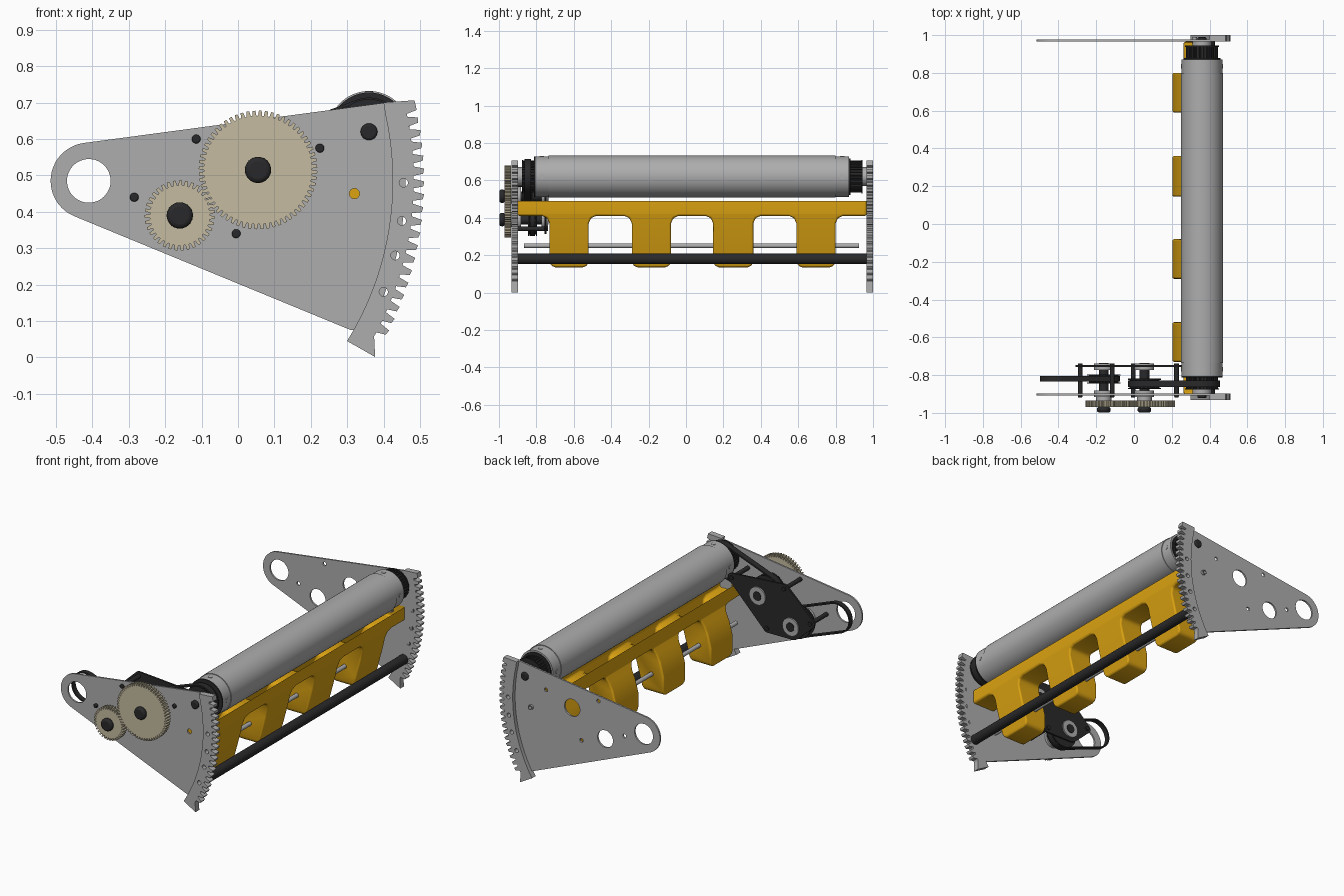
import bpy, bmesh
from math import sin, cos, pi, radians, hypot
from mathutils.geometry import convex_hull_2d

if "Cube" in bpy.data.objects:
    bpy.data.objects.remove(bpy.data.objects["Cube"])


def material(name, rgb):
    m = bpy.data.materials.new(name)
    m.diffuse_color = (*rgb, 1)
    m.use_nodes = True
    m.node_tree.nodes["Principled BSDF"].inputs["Base Color"].default_value = m.diffuse_color
    return m


BLACK = material("black", (0.022, 0.022, 0.024))
YELLOW = material("yellow", (0.72, 0.37, 0.006))
BEIGE = material("beige", (0.56, 0.50, 0.35))
GREY = material("grey", (0.42, 0.42, 0.42))


def circle(c, r, n=48):
    return [(c[0] + r * cos(2 * pi * i / n), c[1] + r * sin(2 * pi * i / n)) for i in range(n)]


def hull(*circles):
    pts = [p for c, r in circles for p in circle(c, r)]
    return [pts[i] for i in convex_hull_2d(pts)]


def gear_loop(c, n, root, tip):
    out = []
    for i in range(n):
        for f, r in ((0, root), (.28, root), (.42, tip), (.86, tip)):
            a = 2 * pi * (i + f) / n
            out.append((c[0] + r * cos(a), c[1] + r * sin(a)))
    return out


def slab(name, loops, lo, hi, mat=GREY, axis='y', bevel=0):
    """Extrude an outline (further loops are holes) along y or x."""
    cu = bpy.data.curves.new(name, 'CURVE')
    cu.dimensions, cu.fill_mode, cu.extrude = '2D', 'BOTH', (hi - lo) / 2
    for loop in loops:
        s = cu.splines.new('POLY')
        s.points.add(len(loop) - 1)
        for p, q in zip(s.points, loop):
            p.co = (q[0], q[1], 0, 1)
        s.use_cyclic_u = True
    tmp = bpy.data.objects.new("tmp", cu)
    bpy.context.collection.objects.link(tmp)
    dg = bpy.context.evaluated_depsgraph_get()
    me = bpy.data.meshes.new_from_object(tmp.evaluated_get(dg))
    bpy.data.objects.remove(tmp)
    bm = bmesh.new()
    bm.from_mesh(me)
    mid = (lo + hi) / 2
    for v in bm.verts:
        u, w, d = v.co
        v.co = (u, mid + d, w) if axis == 'y' else (mid + d, u, w)
    bmesh.ops.remove_doubles(bm, verts=bm.verts, dist=1e-5)
    if len(loops) == 1:
        bmesh.ops.dissolve_limit(bm, angle_limit=radians(.5), verts=bm.verts, edges=bm.edges)
    bmesh.ops.recalc_face_normals(bm, faces=bm.faces)
    for f in bm.faces:
        f.smooth = True
    for e in bm.edges:
        e.smooth = e.calc_face_angle(0) < radians(25)
    bm.to_mesh(me)
    bm.free()
    me.materials.clear()
    me.materials.append(mat)
    ob = bpy.data.objects.new(name, me)
    bpy.context.collection.objects.link(ob)
    if bevel:
        b = ob.modifiers.new("bevel", 'BEVEL')
        b.width, b.segments, b.limit_method = bevel, 3, 'ANGLE'
    return ob


def disc(name, c, r, lo, hi, mat=GREY, hole=0, bevel=0):
    return slab(name, [circle(c, r)] + ([circle(c, hole)] if hole else []), lo, hi, mat, bevel=bevel)


PIVOT, BIG, SMALL, ROLL = (-.41, .485), (.055, .515), (-.16, .39), (.36, .62)
STANDOFFS = [(-.285, .44), (-.115, .6), (.225, .575), (-.005, .34)]
TUBE, PIN = (.40, .18), (.32, .45)
RACK_HOLES = [(.455, .48), (.45, .375), (.432, .28), TUBE]


def polar(r, deg):
    return PIVOT[0] + r * cos(radians(deg)), PIVOT[1] + r * sin(radians(deg))


# side plates with toothed arc racks
outline = circle(PIVOT, .105) + [polar(.87, -28 + 1.05 * i) for i in range(41)] + [(.31, .075), (.42, .702)]
outline = [outline[i] for i in convex_hull_2d(outline)]
rack = [polar(.838, 14.9), polar(.922, 13.9), polar(.922, 12.2)]
pitch = 2.2
for i in range(18):
    a = 11.9 - pitch * i
    rack += [polar(.893, a), polar(.893, a - .25 * pitch), polar(.922, a - .45 * pitch), polar(.919, a - .85 * pitch)]
rack += [polar(.893, -27.8), polar(.893, -28.6), polar(.924, -31.6), polar(.835, -31.8)]
rack += [polar(.835, -31 + 1.5 * i) for i in range(30)]
rack_holes = [circle(c, .012, 20) for c in RACK_HOLES]
small = [circle(c, .011, 20) for c in STANDOFFS] + [circle(PIN, .014, 20)] + rack_holes
small = [h for h, c in zip(small, STANDOFFS + [PIN] + RACK_HOLES)
         if hypot(c[0] - PIVOT[0], c[1] - PIVOT[1]) < .85]
for side, plate_y, rack_y in (("front", (-.907, -.897), (-.932, -.897)), ("back", (.967, .977), (.966, 1.0))):
    big = [circle(PIVOT, .06), circle(BIG, .05), circle(SMALL, .05)]
    slab(side + "_side_plate", [outline] + big + small, *plate_y)
    slab(side + "_arc_rack", [rack] + rack_holes, *rack_y)

# yellow bumper: comb outline intersected with its cross-section
comb = [(-.9, .49), (-.9, .41)]
legs = [(-.73, -.52), (-.29, -.08), (.145, .36), (.59, .80)]
for a, b in legs:
    comb += [(a - .04, .41), (a - .012, .398), (a, .37), (a, .165), (a + .009, .144), (a + .03, .135),
             (b - .03, .135), (b - .009, .144), (b, .165), (b, .37), (b + .012, .398), (b + .04, .41)]
comb += [(.965, .41), (.965, .49)]
section = [(.41, .49), (.265, .49), (.262, .41), (.225, .33), (.203, .25), (.203, .13),
           (.335, .13), (.355, .2), (.385, .31), (.41, .42)]
bumper = slab("bumper", [comb], .1, .5, YELLOW, 'x')
cutter = slab("bumper_section_cutter", [section], -1.1, 1.1, YELLOW)
cutter.hide_render = True
cutter.hide_set(True)
mod = bumper.modifiers.new("section", 'BOOLEAN')
mod.operation, mod.object, mod.solver = 'INTERSECT', cutter, 'EXACT'
mod = bumper.modifiers.new("bevel", 'BEVEL')
mod.width, mod.segments, mod.limit_method, mod.harden_normals = .014, 3, 'ANGLE', True

# cross members
disc("cross_tube", TUBE, .028, -.897, .967, BLACK, hole=.014)
disc("bumper_rod", (.28, .25), .012, -.865, .925)
disc("locating_pin", PIN, .014, .955, .99, hole=.009)

# roller, end caps and end pulleys
disc("roller", ROLL, .112, -.735, .80)
for side, lo, hi in (("front", -.805, -.735), ("back", .80, .872)):
    disc(side + "_roller_cap", ROLL, .108, lo, hi)
    for k in range(4):
        dx, dz = cos(k * pi / 2), sin(k * pi / 2)
        bpy.ops.mesh.primitive_cylinder_add(
            vertices=16, radius=.012, depth=.006, rotation=(0, pi / 2 - k * pi / 2, 0),
            location=(ROLL[0] + .107 * dx, (lo + hi) / 2, ROLL[1] + .107 * dz))
        bpy.context.object.name = side + "_cap_screw"
        bpy.context.object.data.materials.append(GREY)
for side, s, base in (("front", -1, -.805), ("back", 1, .872)):
    def span(a, b):
        return sorted((base + s * a, base + s * b))
    disc(side + "_pulley_flange", ROLL, .108 if s < 0 else .098, *span(0, .008), BLACK)
    slab(side + "_pulley", [gear_loop(ROLL, 30, .078, .085)], *span(.008, .07), BLACK)
    disc(side + "_pulley_outer_flange", ROLL, .09, *span(.066, .072), BLACK)
    disc(side + "_roller_spacer", ROLL, .05, *span(.072, .095))
    disc(side + "_roller_bolt", ROLL, .023, *span(.09, .117), BLACK, bevel=.006)

# gearbox: inner plate, standoffs, shafts, bearings
slab("gearbox_plate", [hull(*[(c, .026) for c in STANDOFFS], (BIG, .075), (SMALL, .075))], -.757, -.746, BLACK)
for c in STANDOFFS:
    disc("standoff", c, .012, -.897, -.738, BLACK)
    disc("standoff_screw", c, .012, -.918, -.89, BLACK, bevel=.004)
for name, c, n, tip in (("large", BIG, 60, .163), ("small", SMALL, 35, .0965)):
    slab(name + "_gear", [gear_loop(c, n, tip - .014, tip)], -.970, -.935, BEIGE)
    disc(name + "_gear_shaft", c, .026, -.985, -.735, BLACK)
    disc(name + "_gear_cap", c, .036, -.998, -.968, BLACK, bevel=.012)
    disc(name + "_gear_hub", c, .04, -.937, -.915)
    for lo, hi in ((-.915, -.882), (-.772, -.738)):
        disc(name + "_bearing", c, .052, lo, hi, hole=.024)

# timing pulleys and belts
for name, c, other, lo, hi, r_other in (("roller_drive", BIG, ROLL, -.867, -.825, .086),
                                        ("input", SMALL, PIVOT, -.838, -.803, .08)):
    slab(name + "_pulley", [gear_loop(c, 28, .072, .079)], lo, hi, BLACK)
    for y in (lo - .006, hi):
        disc(name + "_pulley_flange", c, .088, y, y + .006, BLACK)
    slab(name + "_belt", [hull((c, .087), (other, r_other + .008)), hull((c, .079), (other, r_other))],
         lo + .003, hi - .003, BLACK)
